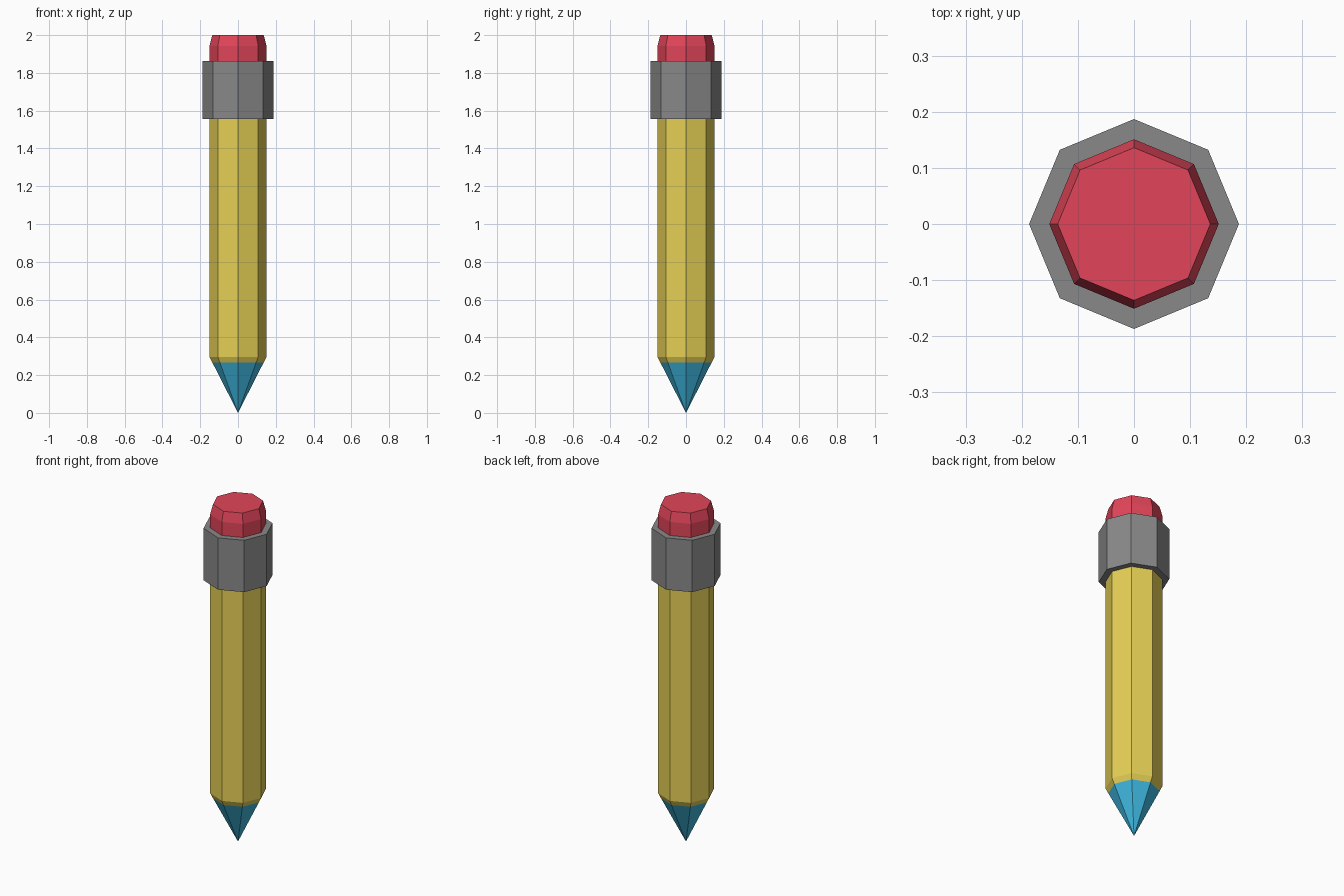
import bpy
import bmesh
from math import cos, sin, tau

if "Cube" in bpy.data.objects:
    bpy.data.objects.remove(bpy.data.objects["Cube"])

SIDES = 8


def material(name, color):
    mat = bpy.data.materials.new(name)
    mat.diffuse_color = (*color, 1)
    mat.use_nodes = True
    mat.node_tree.nodes["Principled BSDF"].inputs["Base Color"].default_value = mat.diffuse_color
    return mat


def lathe(name, profile, mat, cap_top=False):
    """Spin (radius, z) points into an octagonal part; radius 0 makes a point."""
    bm = bmesh.new()
    rings = []
    for r, z in profile:
        if r == 0:
            rings.append([bm.verts.new((0, 0, z))] * SIDES)
        else:
            rings.append([bm.verts.new((r * cos(tau * i / SIDES), r * sin(tau * i / SIDES), z))
                          for i in range(SIDES)])
    for low, high in zip(rings, rings[1:]):
        for i in range(SIDES):
            j = (i + 1) % SIDES
            corners = dict.fromkeys((low[i], low[j], high[j], high[i]))
            bm.faces.new(list(corners))
    if cap_top:
        bm.faces.new(rings[-1])
    mesh = bpy.data.meshes.new(name)
    bm.to_mesh(mesh)
    bm.free()
    mesh.materials.append(mat)
    obj = bpy.data.objects.new(name, mesh)
    bpy.context.collection.objects.link(obj)
    return obj


yellow = material("yellow_paint", (0.78, 0.63, 0.09))
blue = material("blue_lead", (0.05, 0.48, 0.75))
red = material("red_rubber", (0.76, 0.06, 0.10))
grey = material("grey_metal", (0.25, 0.25, 0.25))

# Sharpened point
lathe("tip", [(0, 0), (0.136, 0.267)], blue)
# Long shaft with the start of the sharpened cone
lathe("shaft", [(0.136, 0.267), (0.151, 0.297), (0.151, 1.557)], yellow)
# Wider metal collar
lathe("ferrule", [(0.151, 1.557), (0.187, 1.557), (0.187, 1.863), (0.151, 1.863)], grey)
# Eraser with bevelled top
lathe("eraser", [(0.151, 1.863), (0.151, 1.943), (0.136, 2.0)], red, cap_top=True)
